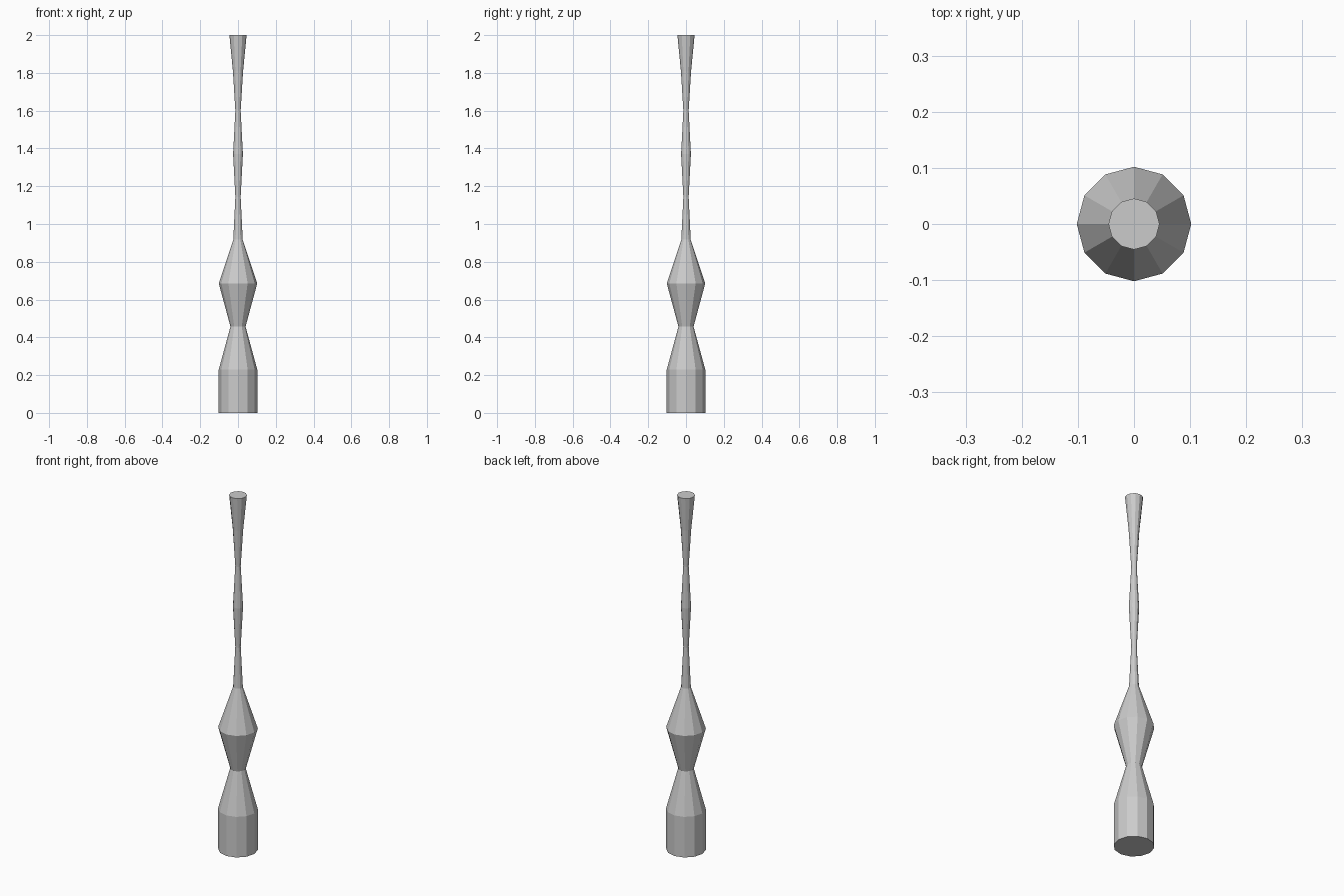
import bpy, bmesh
from math import cos, sin, tau

if "Cube" in bpy.data.objects:
    bpy.data.objects.remove(bpy.data.objects["Cube"])

SIDES = 12

# Turned profile from the foot to the top: (radius, height)
PROFILE = [(0.102, 0.0), (0.102, 0.229), (0.040, 0.457), (0.102, 0.686),
           (0.025, 0.917), (0.014, 1.143), (0.026, 1.371), (0.014, 1.60),
           (0.027, 1.81), (0.0455, 2.0)]

bm = bmesh.new()
rings = [[bm.verts.new((r * cos(tau * i / SIDES), r * sin(tau * i / SIDES), z))
          for i in range(SIDES)] for r, z in PROFILE]

# Faceted walls between neighbouring rings
for low, high in zip(rings, rings[1:]):
    for i in range(SIDES):
        j = (i + 1) % SIDES
        bm.faces.new((low[i], low[j], high[j], high[i]))

# Flat end caps
bm.faces.new(rings[0][::-1])
bm.faces.new(rings[-1])

mesh = bpy.data.meshes.new("turned_spindle")
bm.to_mesh(mesh)
bm.free()
spindle = bpy.data.objects.new("turned_spindle", mesh)
bpy.context.collection.objects.link(spindle)
